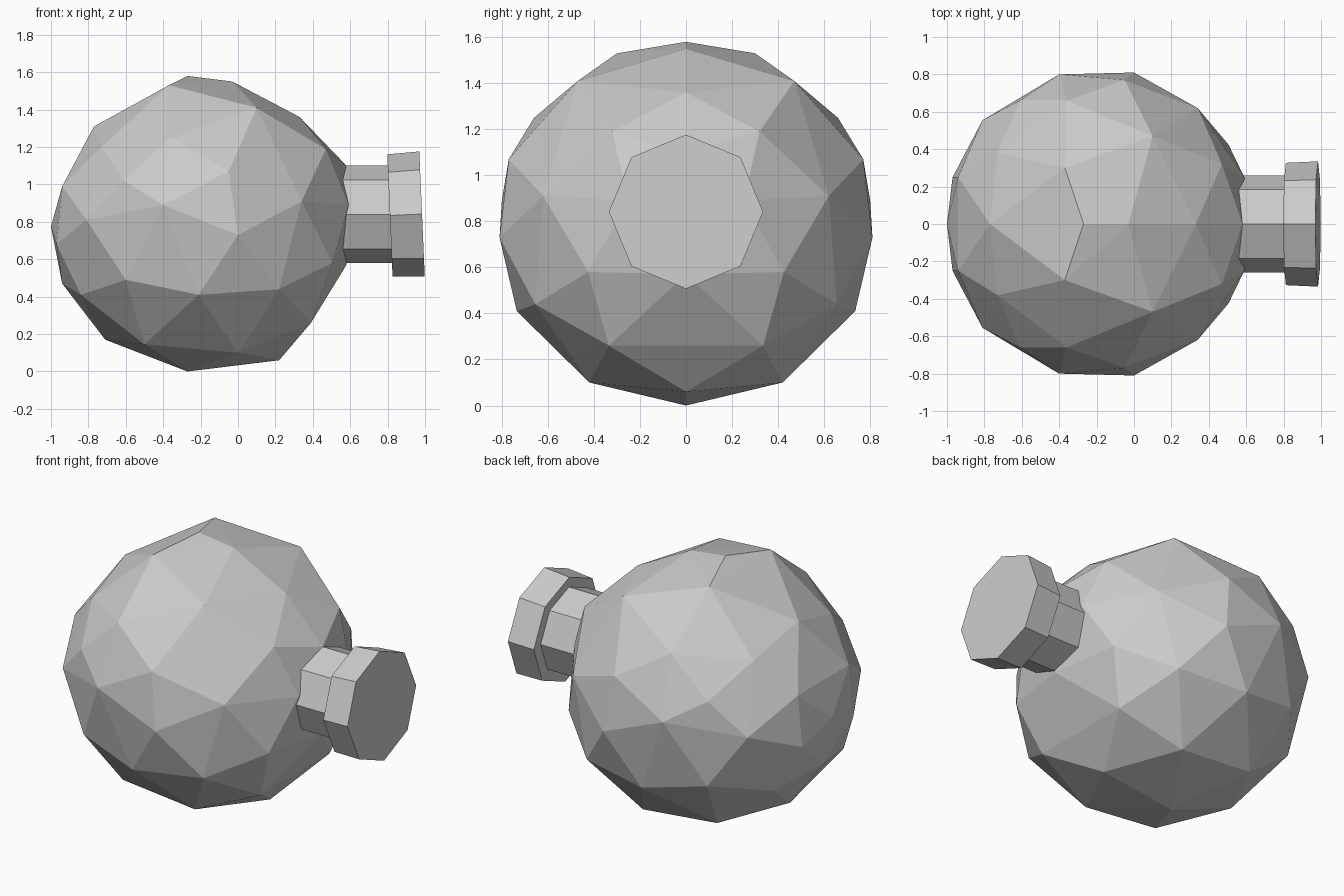
import bpy, bmesh, math
from mathutils import Matrix

if "Cube" in bpy.data.objects:
    bpy.data.objects.remove(bpy.data.objects["Cube"])


def add_object(name, bm):
    bmesh.ops.recalc_face_normals(bm, faces=bm.faces[:])
    mesh = bpy.data.meshes.new(name)
    bm.to_mesh(mesh)
    bm.free()
    obj = bpy.data.objects.new(name, mesh)
    bpy.context.collection.objects.link(obj)
    return obj


def drum(name, x0, x1, z, r0, r1, tilt):
    """Eight-sided drum lying along x, leaning upward by tilt degrees."""
    bm = bmesh.new()
    mat = (Matrix.Translation(((x0 + x1) / 2, 0, z))
           @ Matrix.Rotation(math.radians(90 - tilt), 4, 'Y'))
    bmesh.ops.create_cone(bm, cap_ends=True, segments=8, radius1=r0,
                          radius2=r1, depth=x1 - x0, matrix=mat)
    return add_object(name, bm)


# Faceted ball: corners on the middle plane (x, z)
middle = [(-1, .775), (-.77, 1.31), (-.27, 1.58), (-.03, 1.55), (.33, 1.36),
          (.58, 1.1), (.58, .57), (.22, .06), (-.27, 0), (-.71, .17), (-.94, .47)]
# Corners of one half, mirrored to the other (x, y, z)
half = [(-.37, .30, 1.53), (-.73, .38, 1.20), (-.36, .66, 1.25), (-.61, .66, 1.02),
        (.10, .47, 1.41), (-.05, .77, 1.07), (.47, .32, 1.19), (-.81, .555, .81),
        (-.40, .80, .89), (0, .81, .73), (.34, .62, .91), (-.97, .25, .68),
        (-.94, .25, .99), (-.60, .65, .49), (-.21, .735, .41), (.22, .655, .44),
        (.505, .425, .58), (.59, .25, .89), (.39, .335, .26), (0, .42, .10),
        (-.50, .41, .145), (-.84, .34, .41)]
bm = bmesh.new()
for x, z in middle:
    bm.verts.new((x, 0, z))
for x, y, z in half:
    for side in (1, -1):
        bm.verts.new((x, side * y, z))
hull = bmesh.ops.convex_hull(bm, input=bm.verts[:])
loose = [v for v in bm.verts if not v.link_faces]
bmesh.ops.delete(bm, geom=loose, context='VERTS')
add_object("faceted_ball", bm)

# Neck and wider cap at the right
drum("neck", .52, .84, .84, .26, .26, 0)
drum("cap", .812, .984, .838, .327, .335, 2.5)
